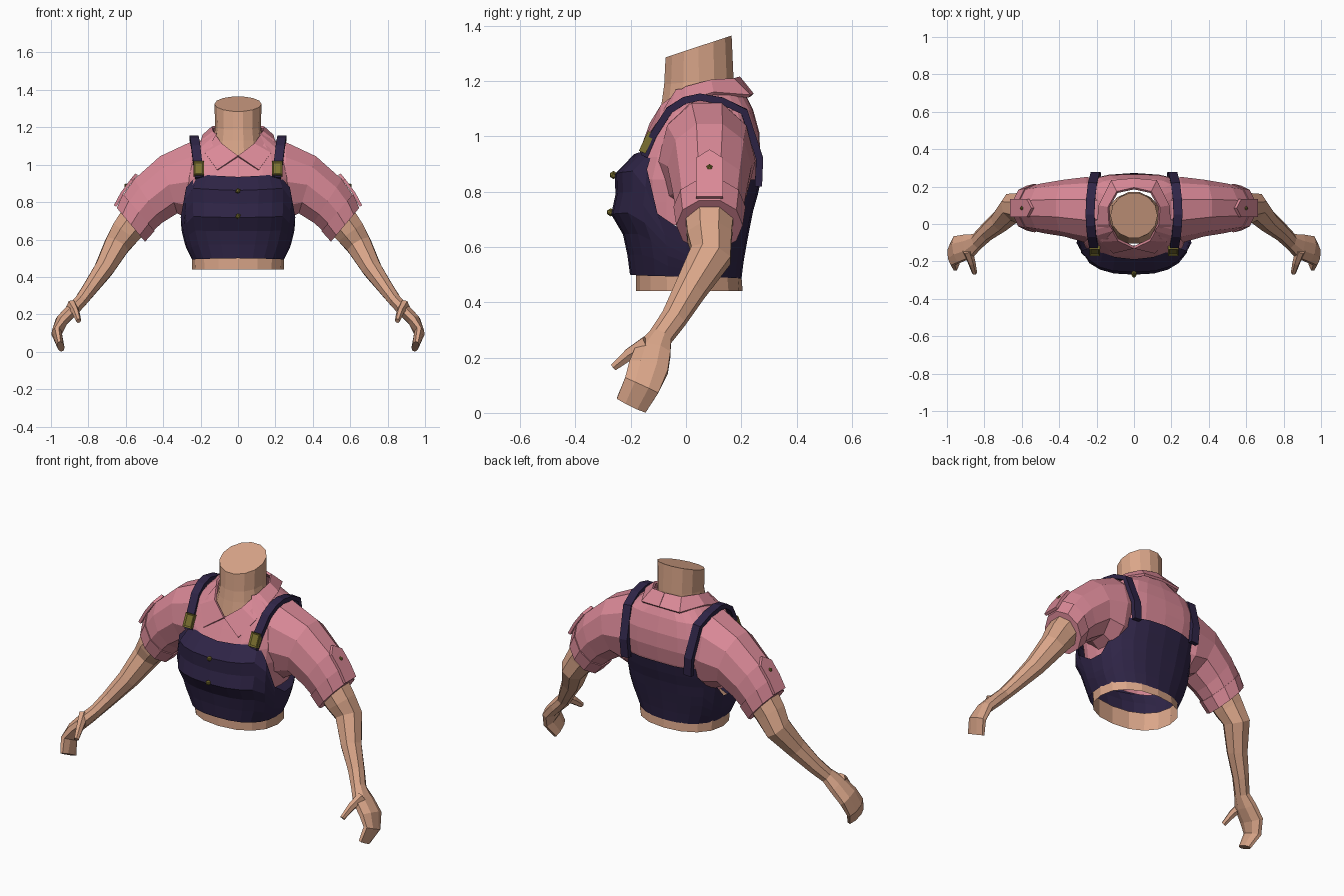
import bpy, bmesh, math
from mathutils import Vector, Matrix

if "Cube" in bpy.data.objects:
    bpy.data.objects.remove(bpy.data.objects["Cube"])


def material(name, col):
    m = bpy.data.materials.new(name)
    m.diffuse_color = (*col, 1)
    m.use_nodes = True
    m.node_tree.nodes["Principled BSDF"].inputs["Base Color"].default_value = m.diffuse_color
    return m


SKIN = material("skin", (0.70, 0.38, 0.25))
PINK = material("pink_cloth", (0.70, 0.25, 0.31))
NAVY = material("navy_denim", (0.028, 0.018, 0.062))
GOLD = material("brass", (0.20, 0.165, 0.03))


def finish(name, bm, mat, mirror=False, thick=0):
    bmesh.ops.recalc_face_normals(bm, faces=bm.faces)
    me = bpy.data.meshes.new(name)
    bm.to_mesh(me)
    bm.free()
    me.materials.append(mat)
    ob = bpy.data.objects.new(name, me)
    bpy.context.collection.objects.link(ob)
    if thick:
        s = ob.modifiers.new("thickness", 'SOLIDIFY')
        s.thickness, s.offset = thick, 0
    if mirror:
        m = ob.modifiers.new("mirror", 'MIRROR')
        m.use_mirror_merge = False
    return ob


def loft(rings, caps=(True, True), closed=True):
    bm = bmesh.new()
    vs = [[bm.verts.new(p) for p in r] for r in rings]
    n = len(vs[0])
    for a, b in zip(vs, vs[1:]):
        for i in range(n if closed else n - 1):
            j = (i + 1) % n
            bm.faces.new((a[i], a[j], b[j], b[i]))
    if caps[0]:
        bm.faces.new(vs[0])
    if caps[1]:
        bm.faces.new(vs[-1])
    return bm


def oval(c, u, v, n):
    """Polygon ring whose flats reach the ends of u and v."""
    k = 1 / math.cos(math.pi / n)
    return [c + k * (u * math.cos(a) + v * math.sin(a))
            for a in ((i + 0.5) * math.tau / n for i in range(n))]


def tube(path, hint, n):
    """Path entries: centre, half width along hint, half thickness."""
    pts = [Vector(p[0]) for p in path]
    rings = []
    for i, (_, a, b) in enumerate(path):
        t = (pts[min(i + 1, len(pts) - 1)] - pts[max(i - 1, 0)]).normalized()
        v = Vector(hint)
        v = (v - t * v.dot(t)).normalized()
        rings.append(oval(pts[i], v * a, t.cross(v) * b, n))
    return loft(rings)


def sample(table, z):
    if z <= table[0][0]:
        return table[0][1:]
    for p, q in zip(table, table[1:]):
        if z <= q[0]:
            f = (z - p[0]) / (q[0] - p[0])
            return [a + (b - a) * f for a, b in zip(p[1:], q[1:])]
    return table[-1][1:]


def body(table, bottom, top, rows, n=24):
    """Torso shell; bottom and top heights depend on degrees away from the front."""
    rings = []
    for r in range(rows + 1):
        ring = []
        for i in range(n):
            a = math.tau * i / n - math.pi / 2
            d = abs((math.degrees(a) + 270) % 360 - 180)
            zb, zt = sample(bottom, d)[0], sample(top, d)[0]
            z = zb + (zt - zb) * r / rows
            hw, yf, yb, e = sample(table, z)
            c, s = math.cos(a), math.sin(a)
            ring.append(Vector((hw * math.copysign(abs(c) ** e, c) if abs(c) > 1e-6 else 0,
                                (yf + yb) / 2 + (yb - yf) / 2 * math.copysign(abs(s) ** e, s), z)))
        rings.append(ring)
    return loft(rings, (False, False))


# Waist, open at the bottom
finish("waist", body([(0.44, .245, -.18, .205, .9), (0.56, .25, -.18, .195, .9)],
                     [(0, .44)], [(0, .55)], 1, 16), SKIN)

# Overalls: high bib in front, low under the arms, mid height behind
bib = [(.48, .24, -.20, .20, .85), (.56, .28, -.21, .21, .85), (.64, .30, -.225, .225, .8),
       (.72, .315, -.272, .24, .8), (.79, .318, -.255, .26, .8), (.87, .312, -.258, .277, .75),
       (.92, .295, -.205, .28, .75), (.96, .27, -.16, .275, .75)]
finish("overalls", body(bib, [(0, .50), (180, .485)],
       [(0, .935), (45, .95), (60, .88), (75, .72), (95, .63), (115, .68), (130, .84), (180, .85)], 6), NAVY)

# Shirt torso with a V opening at the throat
shirt = [(.68, .27, -.19, .205, .7), (.85, .285, -.20, .255, .6), (.94, .28, -.17, .270, .55),
         (1.02, .265, -.13, .265, .55), (1.09, .25, -.095, .245, .6), (1.13, .21, -.08, .23, .7),
         (1.18, .135, -.07, .20, .9)]
finish("shirt_body", body(shirt, [(0, .68)], [(0, 1.05), (20, 1.08), (45, 1.17), (180, 1.18)], 6), PINK)

# Neck with slanted top
neck = []
for hw, yf, yb, z, slope in ((.15, -.108, .17, 1.03, 0), (.13, -.09, .175, 1.13, 0),
                             (.122, -.082, .175, 1.2, .1), (.126, -.077, .168, 1.325, .33)):
    mid, half = (yf + yb) / 2, (yb - yf) / 2
    neck.append([Vector((hw * math.cos(a), mid + half * math.sin(a), z + slope * half * math.sin(a)))
                 for a in (math.tau * i / 14 for i in range(14))])
finish("neck", loft(neck, (False, True)), SKIN)

# Folded collar, half mirrored
inner = [(0, .19, 1.212), (.09, .17, 1.205), (.135, .09, 1.20), (.13, 0, 1.175), (.085, -.085, 1.11), (0, -.125, 1.045)]
outer = [(0, .24, 1.15), (.12, .23, 1.145), (.185, .1, 1.155), (.195, 0, 1.125), (.175, -.09, 1.06), (.11, -.152, .97)]
finish("collar", loft([inner, outer], (False, False), closed=False), PINK, True, .014)


# Sleeves: top point, bottom point (x, z), middle y, half depth
def sleeve_ring(up, low, yc, half, grow=1.0):
    c = Vector(((up[0] + low[0]) / 2, yc, (up[1] + low[1]) / 2))
    u = Vector((up[0] - low[0], 0, up[1] - low[1])) / 2
    k = 1 / math.cos(math.pi / 10)
    return [c + k * grow * (u * math.cos(a) + Vector((0, half, 0)) * math.sin(a))
            for a in ((i + .5) * math.tau / 10 for i in range(10))]


cuff_end = ((.645, .765), (.50, .592), .085, .11)
cuff_top = ((.612, .84), (.45, .65), .085, .118)
finish("sleeve", loft([sleeve_ring(*r) for r in (
    cuff_end, cuff_top, ((.555, .922), (.405, .69), .085, .128), ((.417, 1.045), (.325, .74), .085, .145),
    ((.257, 1.12), (.25, .70), .075, .168), ((.16, 1.135), (.2, .72), .075, .15))]), PINK, True)
finish("sleeve_cuff", loft([sleeve_ring(*cuff_end, .9), sleeve_ring(*cuff_end, 1.04),
                            sleeve_ring(*cuff_top, 1.05), sleeve_ring(*cuff_top, .97)],
                           (False, False)), PINK, True)

# Pointed tab and button on each sleeve
out = Vector((.87, 0, .49))
edge = [(.535, .945, .0), (.56, .915, .048), (.612, .845, .048), (.65, .775, .048)]
outline = [(x, .085 + w, z) for x, z, w in edge] + [(x, .085 - w, z) for x, z, w in edge[:0:-1]]
base = [Vector(p) for p in outline]
finish("sleeve_tab", loft([base, [p + out * .016 for p in base]]), PINK, True)


def stud(name, loc, r, mirror=False):
    bm = bmesh.new()
    bmesh.ops.create_icosphere(bm, subdivisions=1, radius=r, matrix=Matrix.Translation(loc))
    finish(name, bm, GOLD, mirror)


stud("sleeve_button", (.598, .085, .888), .012, True)
stud("upper_bib_button", (0, -.262, .86), .015)
stud("lower_bib_button", (0, -.272, .725), .015)

# Arms and hands in one tapering run, thumbs separate
finish("arm", tube([((.53, .085, .73), .09, .09), ((.60, .085, .64), .08, .08),
                    ((.647, .09, .57), .074, .068), ((.715, .015, .445), .056, .052),
                    ((.79, -.045, .34), .045, .040), ((.838, -.092, .275), .042, .034),
                    ((.885, -.118, .225), .064, .035), ((.943, -.135, .165), .072, .032),
                    ((.970, -.16, .10), .066, .026), ((.948, -.198, .028), .058, .018)],
                   (0, 1, 0), 8), SKIN, True)
finish("thumb", tube([((.89, -.14, .25), .028, .024), ((.868, -.205, .212), .021, .018),
                      ((.852, -.262, .165), .013, .012)], (0, 1, -1), 6), SKIN, True)

# Shoulder straps
finish("strap", tube([(p, .024, .013) for p in (
    (.205, -.15, .93), (.215, -.118, 1.005), (.226, -.06, 1.095), (.232, -.005, 1.13), (.235, .05, 1.142),
    (.232, .13, 1.128), (.222, .21, 1.09), (.207, .266, .92), (.2, .262, .82))], (1, 0, 0), 4), NAVY, True)

# Strap buckles with recessed centres
bm = bmesh.new()
bmesh.ops.create_cube(bm, size=1)
bmesh.ops.scale(bm, vec=(.055, .026, .078), verts=bm.verts)
front = [f for f in bm.faces if f.normal.y < -.9]
bmesh.ops.inset_region(bm, faces=front, thickness=.012, depth=-.006)
bmesh.ops.transform(bm, matrix=Matrix.Translation((.21, -.142, .978)) @ Matrix.Rotation(math.radians(-25), 4, 'X'),
                    verts=bm.verts)
finish("buckle", bm, GOLD, True)
